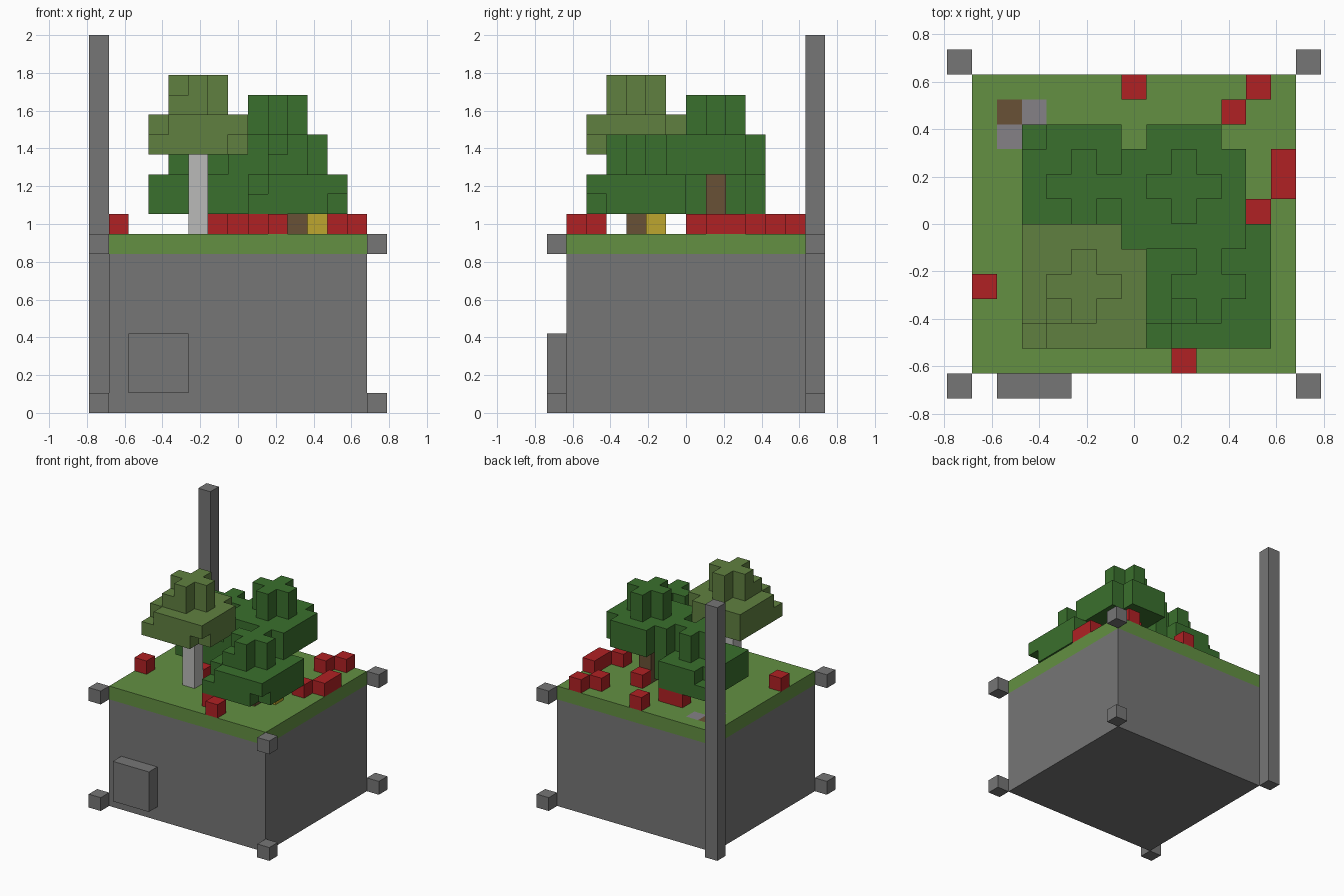
import bpy, bmesh
from mathutils import Vector

U = 2 / 19                      # edge of one block
ORIGIN = Vector((-7.5, -7, 0))  # block grid is 15 x 14 x 19

cube = bpy.data.objects.get("Cube")
if cube:
    bpy.data.objects.remove(cube, do_unlink=True)


def material(name, r, g, b):
    def linear(c):
        c /= 255
        return c / 12.92 if c < 0.04 else ((c + 0.055) / 1.055) ** 2.4
    colour = (linear(r), linear(g), linear(b), 1)
    m = bpy.data.materials.new(name)
    m.use_nodes = True
    m.diffuse_color = colour
    bsdf = next(n for n in m.node_tree.nodes if n.type == 'BSDF_PRINCIPLED')
    bsdf.inputs["Base Color"].default_value = colour
    return m


STONE = material("stone grey", 118, 118, 118)
GRASS = material("grass green", 99, 144, 66)
LEAF = material("dark leaf green", 58, 112, 45)
OLIVE = material("olive leaf green", 96, 128, 64)
RED = material("flower red", 176, 33, 36)
BROWN = material("bark brown", 105, 81, 54)
PALE = material("pale bark", 186, 186, 184)
YELLOW = material("flower yellow", 190, 166, 46)
PATH = material("gravel grey", 133, 129, 134)

SIDES = [Vector(d) for d in ((1, 0, 0), (0, 1, 0), (0, 0, 1))]


def block(x, y, z, w=1, d=1, h=1):
    """Set of grid cells filling a box."""
    return {(i, j, k) for i in range(x, x + w)
            for j in range(y, y + d) for k in range(z, z + h)}


def build(name, cells, mats, paint=lambda cell: 0):
    """Skin a set of grid cells, leaving out the faces between neighbours."""
    bm = bmesh.new()
    for cell in sorted(cells):
        centre = Vector(cell) + Vector((0.5, 0.5, 0.5))
        for axis, n in enumerate(SIDES):
            u, v = SIDES[(axis + 1) % 3], SIDES[(axis + 2) % 3]
            for s in (1, -1):
                if tuple(int(c) for c in Vector(cell) + n * s) in cells:
                    continue
                ring = [centre + (n * s + u * a + v * s * b) / 2
                        for a, b in ((-1, -1), (1, -1), (1, 1), (-1, 1))]
                face = bm.faces.new([bm.verts.new((p + ORIGIN) * U) for p in ring])
                face.material_index = paint(cell)
    bmesh.ops.remove_doubles(bm, verts=bm.verts, dist=U / 100)
    bmesh.ops.dissolve_limit(bm, angle_limit=0.01, verts=bm.verts,
                             edges=bm.edges, delimit={'MATERIAL'})
    mesh = bpy.data.meshes.new(name)
    bm.to_mesh(mesh)
    bm.free()
    for m in mats:
        mesh.materials.append(m)
    bpy.context.collection.objects.link(bpy.data.objects.new(name, mesh))


# Stone base, front panel, corner blocks and tall post
build("stone_base", block(1, 1, 0, 13, 12, 8), [STONE])
build("front_panel", block(2, 0, 1, 3, 1, 3), [STONE])
for x, side in ((0, "right"), (14, "left")):
    for y, end in ((0, "front"), (13, "back")):
        if (x, y) == (0, 13):
            build("tall_post", block(x, y, 0, h=19), [STONE])
            continue
        for z, level in ((0, "lower"), (8, "upper")):
            build(f"{level}_{end}_{side}_corner", block(x, y, z), [STONE])

# Grass layer with a bare patch let into it
patch = {(2, 11): 1, (3, 11): 2, (2, 10): 2}
build("grass_layer", block(1, 1, 8, 13, 12), [GRASS, BROWN, PATH],
      lambda cell: patch.get(cell[:2], 0))

# Flowers
flowers = [(7, 12), (12, 12), (11, 11), (13, 8), (13, 9), (12, 7), (1, 4),
           (9, 1), (8, 2), (9, 9), (5, 10), (6, 10), (5, 5)]
build("red_flowers", {(x, y, 9) for x, y in flowers}, [RED])
build("yellow_flower", block(11, 5, 9), [YELLOW])


# Trees: two broad leaf layers, a narrow layer and a cross on top.
# Corners are named by x and y direction from the trunk.
def tree(name, x, y, trunk_height, bark, leaf, low_gaps, high_gaps, crown_corners):
    z = 9 + trunk_height
    build(name + "_trunk", block(x, y, 9, h=trunk_height), [bark])
    leaves = set()
    for level, gaps in ((z, low_gaps), (z + 1, high_gaps)):
        leaves |= block(x - 2, y - 2, level, 5, 5)
        leaves -= {(x + 2 * a, y + 2 * b, level) for a, b in gaps}
    leaves |= block(x - 1, y, z + 2, 3, 1, 2) | block(x, y - 1, z + 2, 1, 3, 2)
    leaves |= {(x + a, y + b, z + 2) for a, b in crown_corners}
    build(name + "_leaves", leaves, [leaf])


FL, FR, BL, BR = (-1, -1), (1, -1), (-1, 1), (1, 1)
tree("pale_tree", 5, 4, 4, PALE, OLIVE, [FR, BR], [FL, BR], [FL])
tree("front_tree", 10, 4, 1, BROWN, LEAF, [FR], [FL], [FL])
tree("back_tall_tree", 9, 8, 3, BROWN, LEAF, [BL, BR], [BL, BR], [])
tree("back_low_tree", 5, 8, 1, BROWN, LEAF, [BR], [BL, BR], [])
